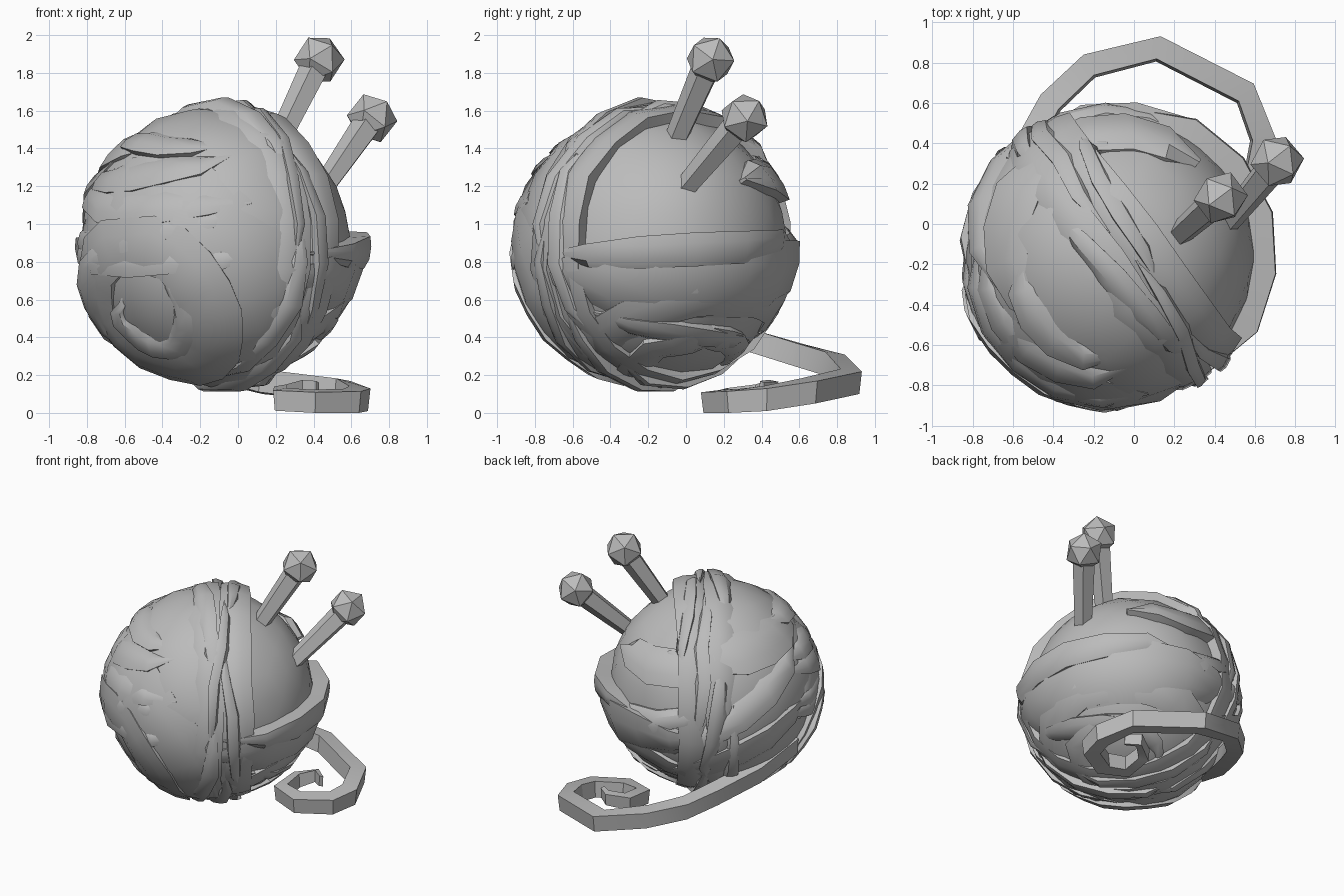
import bpy, bmesh, math, random
from mathutils import Vector

if "Cube" in bpy.data.objects:
    bpy.data.objects.remove(bpy.data.objects["Cube"])

random.seed(11)
C = Vector((-0.1, -0.16, 0.89))          # centre of the yarn ball
N = Vector((0.8, 0.6, 0))                # axis of the big diagonal winding
grey = bpy.data.materials.new("yarn grey")
grey.diffuse_color = (0.5, 0.5, 0.5, 1)
grey.use_nodes = True
grey.node_tree.nodes["Principled BSDF"].inputs["Base Color"].default_value = grey.diffuse_color


def finish(name, bm, angle):
    """Turn a bmesh into a named, shaded object."""
    bmesh.ops.recalc_face_normals(bm, faces=bm.faces)
    me = bpy.data.meshes.new(name)
    bm.to_mesh(me)
    bm.free()
    me.materials.append(grey)
    ob = bpy.data.objects.new(name, me)
    bpy.context.collection.objects.link(ob)
    if angle:
        bpy.ops.object.select_all(action='DESELECT')
        ob.select_set(True)
        bpy.context.view_layer.objects.active = ob
        bpy.ops.object.shade_smooth_by_angle(angle=math.radians(angle))
    return ob


def skin(name, rings, angle=35, closed=False):
    """Join cross-section rings into a solid."""
    bm = bmesh.new()
    vs = [[bm.verts.new(p) for p in r] for r in rings]
    n = len(vs[0])
    for i in range(len(vs) if closed else len(vs) - 1):
        a, b = vs[i], vs[(i + 1) % len(vs)]
        for k in range(n):
            bm.faces.new((a[k], a[(k + 1) % n], b[(k + 1) % n], b[k]))
    if not closed:
        bm.faces.new(vs[0])
        bm.faces.new(vs[-1])
    return finish(name, bm, angle)


def strand(name, axis, lat, mid, half, width, r=0.77, drift=0, lean=0, low=0.05, jag=1.0):
    """Flat yarn band on the ball at angle lat from axis, with pointed ends.
    lean -1 or 1 lifts one edge like a shingle and sinks the other by low."""
    ax = Vector(axis).normalized()
    u = Vector(mid)
    u = (u - ax * u.dot(ax)).normalized()
    v = ax.cross(u)
    closed = half >= 180
    n = max(5, round(half / 10))
    drop_a, drop_b = {0: (0.03, 0.03), -1: (0.004, low), 1: (low, 0.004)}[lean]
    rings = []
    for i in range(n if closed else n + 1):
        s = 2 * i / n - 1
        t = math.radians(half * s)
        w = width * (1 if closed else max(0.08, 1 - abs(s) ** 3)) / 2
        top = r if closed else 0.72 + (r - 0.72) * (1 - 0.7 * s ** 4)
        top += random.uniform(-0.012, 0.008) * jag
        mid_lat = lat + drift * s + random.uniform(-1.5, 1.5) * jag

        def pt(off, rad):
            a = math.radians(mid_lat + off)
            return C + rad * (math.cos(a) * ax + math.sin(a) * (math.cos(t) * u + math.sin(t) * v))
        rings.append([pt(-w, 0.66), pt(-w, top - drop_a), pt(-w * 0.4, top - drop_a * 0.25),
                      pt(w * 0.4, top - drop_b * 0.25), pt(w, top - drop_b), pt(w, 0.66)])
    return skin(name, rings, 35, closed)


# Ball core, sunken on the side right of the diagonal winding
bm = bmesh.new()
bmesh.ops.create_icosphere(bm, subdivisions=3, radius=1)
for vtx in bm.verts:
    d = vtx.co.normalized()
    side = d.dot(N)
    rad = 0.74 if side < 0.15 else 0.70
    if side > 0.15 and d.z < -0.2:
        rad = 0.72
    vtx.co = d * rad * random.uniform(0.99, 1.01) + C
finish("ball_core", bm, 50)

# Big diagonal winding
strand("main_winding_inner", N, 79, (0, 0, 1), 180, 18, 0.765, 0, -1)
strand("main_winding_outer", N, 95, (0, 0, 1), 180, 18, 0.765, 0, -1)
for i in range(10):
    ang = math.radians(i * 36 + 20)
    m = (-0.6 * math.sin(ang), 0.8 * math.sin(ang), math.cos(ang))
    strand(f"main_strand_{i}", N, 76 + (i * 7) % 22, m, random.uniform(38, 55),
           random.uniform(7, 11), 0.785, random.choice((-5, 4, 6)), random.choice((-1, 1)))

# Front left windings, coiling round a low hollow
P = (-0.52, -0.65, -0.5)
strand("left_coil_wide", P, 54, (0.6, -0.3, 0.7), 125, 36, 0.77, 0, -1, 0.03)
strand("left_coil_mid", P, 31, (0.3, 0, 1), 180, 24, 0.78, 0, 1, 0.03)
strand("left_coil_lip", P, 33, (-1, 0.5, 0.2), 55, 14, 0.805, 3, 1)
strand("left_coil_small", P, 16, (0.3, 0.2, -1), 140, 12, 0.77, 4, 1)

# Wedge-like strands crossing the upper front and left
A = (-0.15, -0.1, 1)
for i, (lat, drift, w, r) in enumerate(((87, 4, 13, 0.785), (76, -4, 13, 0.78),
                                        (64, 4, 16, 0.775), (50, -3, 16, 0.77),
                                        (34, 4, 15, 0.77))):
    strand(f"upper_strand_{i}", A, lat, (-0.65, -0.75, 0), 62 - 2 * i, w, r, drift, 1, 0.045)
strand("top_left_patch", (0, 0.2, 1), 45, (-1, 0.3, 0), 70, 24, 0.77, 6, 1, 0.03)
strand("left_back_strand", (0.3, 0.3, 1), 85, (-1, 0.5, 0), 50, 16, 0.78, -10, 1)
strand("left_low_strand", (0.2, 0.3, 1), 108, (-0.8, 0.8, 0), 55, 20, 0.775, -6, -1)

# Right and back windings
strand("right_band", (0.05, 0, 1), 103, (0.85, 0.5, 0), 92, 35, 0.785, 0, -1, 0.06, 0.6)
strand("right_band_lip", (-0.03, -0.02, 1), 93, (0.9, 0.25, 0), 65, 13, 0.815, -2, -1, 0.03)
strand("right_low_strand", (0.15, 0.15, 1), 121, (0.7, 0.3, 0), 50, 13, 0.765, 4, -1)
strand("back_upper_strand", (0.2, 0, 1), 60, (-0.15, 1, 0), 45, 22, 0.76, 6, 1)
strand("back_mid_strand", (0, 0.2, 1), 80, (0.1, 1, 0), 45, 12, 0.765, -8, 1)
D = (0.3, 0.25, -0.9)
strand("bottom_coil_outer", D, 46, (0, 1, 0), 180, 18, 0.755, 0, 1, 0.03)
strand("bottom_coil_inner", D, 24, (1, 0, 0), 150, 14, 0.75, 4, 1, 0.03)


def needle(name, base, knob):
    """Five-sided needle with a faceted knob."""
    b, k = Vector(base), Vector(knob)
    d = (k - b).normalized()
    u = d.orthogonal().normalized()
    v = d.cross(u)
    rings = [[p + rad * (math.cos(a) * u + math.sin(a) * v)
              for a in (2 * math.pi * j / 5 for j in range(5))]
             for p, rad in ((b, 0.06), (k - d * 0.08, 0.08))]
    skin(name + "_shaft", rings, 0)
    bm = bmesh.new()
    bmesh.ops.create_icosphere(bm, subdivisions=1, radius=0.135)
    rot = Vector((0, 0, 1)).rotation_difference(d).to_matrix()
    for vtx in bm.verts:
        vtx.co = rot @ vtx.co + k
    finish(name + "_knob", bm, 0)


needle("upper_needle", (0.18, -0.09, 1.36), (0.43, 0.13, 1.87))
needle("lower_needle", (0.44, -0.02, 1.17), (0.71, 0.31, 1.56))

# Loose yarn tail, leaving the left side and curling on the ground
path = [(-0.74, -0.22, 0.58), (-0.66, 0.1, 0.46), (-0.52, 0.4, 0.37), (-0.41, 0.6, 0.31),
        (-0.22, 0.78, 0.26), (0.12, 0.865, 0.17), (0.55, 0.645, 0.12), (0.635, 0.42, 0.08),
        (0.6, 0.26, 0.065), (0.4, 0.145, 0.06), (0.23, 0.2, 0.075), (0.23, 0.38, 0.10),
        (0.34, 0.46, 0.13), (0.42, 0.4, 0.13)]
pts = [Vector(p) for p in path]
up = Vector((0, 0, 1))
rings = []
for i, p in enumerate(pts):
    t = (pts[min(i + 1, len(pts) - 1)] - pts[max(i - 1, 0)]).normalized()
    side = t.cross(up).normalized()
    f = 1 if i < 10 else 1 - (i - 9) * 0.19
    w, h = 0.067 * f, 0.07 * (0.5 + 0.5 * f)
    rings.append([p + side * w * 0.9 - up * min(h, p.z) * 0.85, p + side * w * 0.7 + up * h * 0.9,
                  p - side * w + up * h * 0.7, p - side * w * 0.8 - up * min(h, p.z)])
skin("loose_tail", rings, 30)
